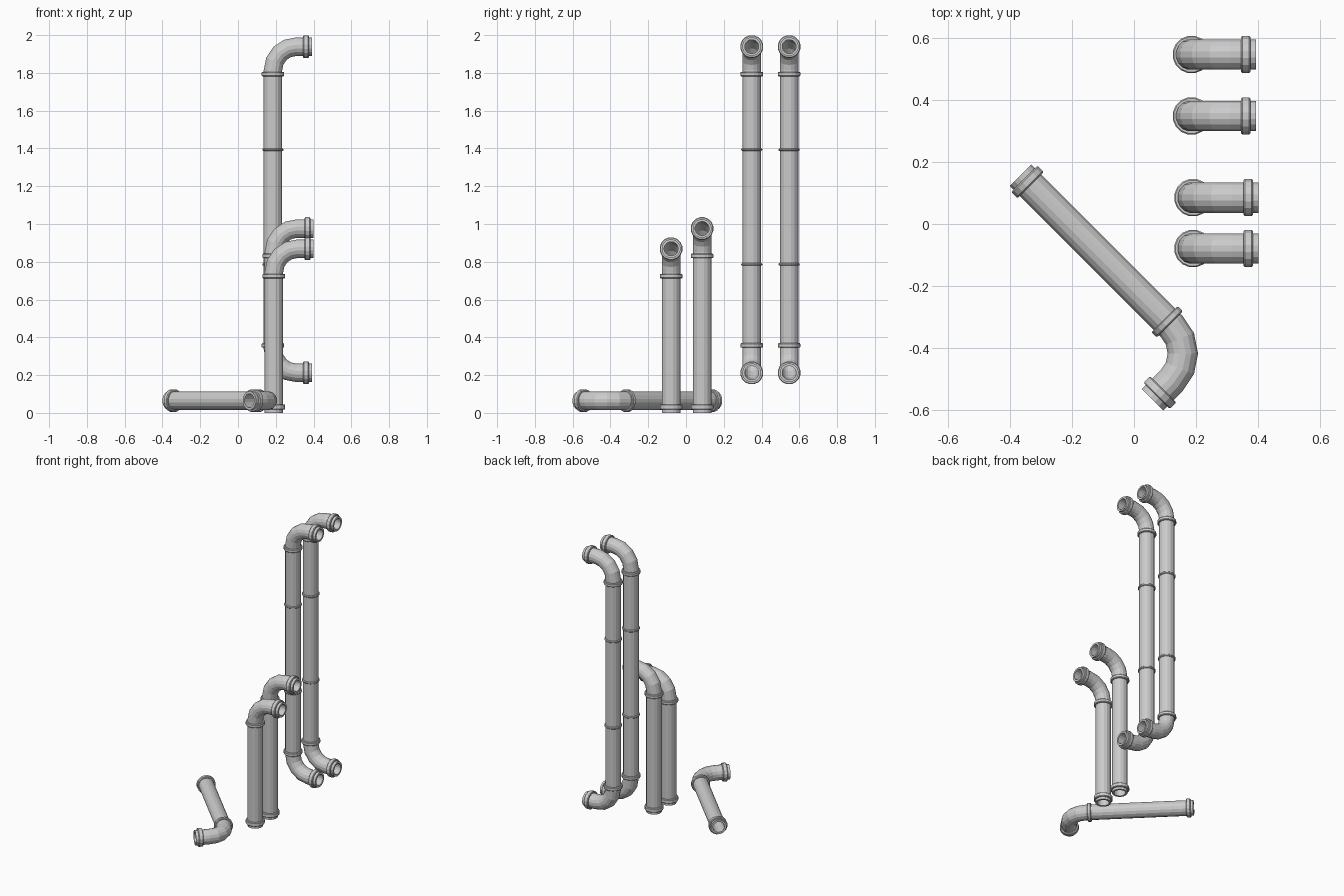
import bpy, bmesh, math
from mathutils import Vector as V

if "Cube" in bpy.data.objects:
    bpy.data.objects.remove(bpy.data.objects["Cube"])

SIDES = 16
R, COLLAR, BORE = 0.05, 0.061, 0.037
BEND, LEG = 0.125, 0.132          # bend radius, joint-to-corner distance


def tube(name, stations, normal):
    """Skin rings (point, tangent, radius) into a closed hollow shell."""
    bm = bmesh.new()
    rings = []
    for p, t, r in stations:
        side = t.cross(normal).normalized()
        ring = []
        for i in range(SIDES):
            a = 2 * math.pi * (i + 0.5) / SIDES
            ring.append(bm.verts.new(p + r * (math.cos(a) * normal + math.sin(a) * side)))
        rings.append(ring)
    for k, a in enumerate(rings):
        b = rings[(k + 1) % len(rings)]
        for i in range(SIDES):
            j = (i + 1) % SIDES
            bm.faces.new((a[i], a[j], b[j], b[i]))
    bmesh.ops.recalc_face_normals(bm, faces=bm.faces)
    me = bpy.data.meshes.new(name)
    bm.to_mesh(me)
    bm.free()
    ob = bpy.data.objects.new(name, me)
    bpy.context.collection.objects.link(ob)
    return ob


def collar(t, width, r=COLLAR):
    """Profile of a raised ring with chamfered edges, centred at t."""
    h, c = width / 2, 0.004
    return [(t - h, R), (t - h, r - c), (t - h + c, r),
            (t + h - c, r), (t + h, r - c), (t + h, R)]


def straight(name, start, end, normal, profile):
    d = (end - start).normalized()
    length = (end - start).length
    profile = profile + [(length, BORE), (0, BORE)]
    return tube(name, [(start + d * t, d, r) for t, r in profile], normal)


def elbow(name, corner, d_in, d_out, reach, normal, segs=4):
    """Quarter bend with an open socket; reach is corner-to-mouth distance."""
    centre = corner - d_in * BEND + d_out * BEND
    path = [(corner - d_in * LEG, d_in)]
    for k in range(segs + 1):
        a = math.pi / 2 * k / segs
        path.append((centre - d_out * BEND * math.cos(a) + d_in * BEND * math.sin(a),
                     d_in * math.cos(a) + d_out * math.sin(a)))
    outer = [(p, t, R) for p, t in path]
    mouth = [(corner + d_out * t, d_out, r)
             for t, r in collar(reach - 0.033, 0.03) + [(reach, R), (reach, BORE)]]
    inner = [(p, t, BORE) for p, t in reversed(path)]
    return tube(name, outer + mouth + inner, normal)


X, Y, Z = V((1, 0, 0)), V((0, 1, 0)), V((0, 0, 1))


def capped_profile(length):
    # free end with lip and collar, plus a collar at the elbow joint
    return [(0, R)] + collar(0.031, 0.028) + collar(length - 0.013, 0.024) + [(length, R)]


# two tall pipes with an elbow at both ends
Z0, Z1 = 0.212, 1.939
for tag, y in (("a", 0.348), ("b", 0.546)):
    lo, hi = V((0.185, y, Z0)), V((0.185, y, Z1))
    s, e = lo + Z * LEG, hi - Z * LEG
    n = (e - s).length
    prof = ([(0, R)] + collar(0.013, 0.024) + collar(0.786 - s.z, 0.014, 0.057)
            + collar(1.394 - s.z, 0.014, 0.057) + collar(n - 0.013, 0.024) + [(n, R)])
    straight("tall_pipe_" + tag, s, e, Y, prof)
    elbow("tall_top_elbow_" + tag, hi, Z, X, 0.208, Y)
    elbow("tall_bottom_elbow_" + tag, lo, -Z, X, 0.208, Y)

# two short standing pipes
for tag, y, h in (("a", -0.079, 0.869), ("b", 0.085, 0.976)):
    corner = V((0.19, y, h))
    straight("short_pipe_" + tag, V((0.19, y, 0)), corner - Z * LEG, Y, capped_profile(h - LEG))
    elbow("short_elbow_" + tag, corner, Z, X, 0.211, Y)

# loose pipe lying on the ground at 45 degrees
d_in, d_out = V((1, -1, 0)).normalized(), V((-1, -1, 0)).normalized()
start = V((-0.365, 0.157, 0.065))
corner = start + d_in * 0.812
straight("lying_pipe", start, corner - d_in * LEG, Z, capped_profile(0.812 - LEG))
elbow("lying_elbow", corner, d_in, d_out, 0.211, Z)
